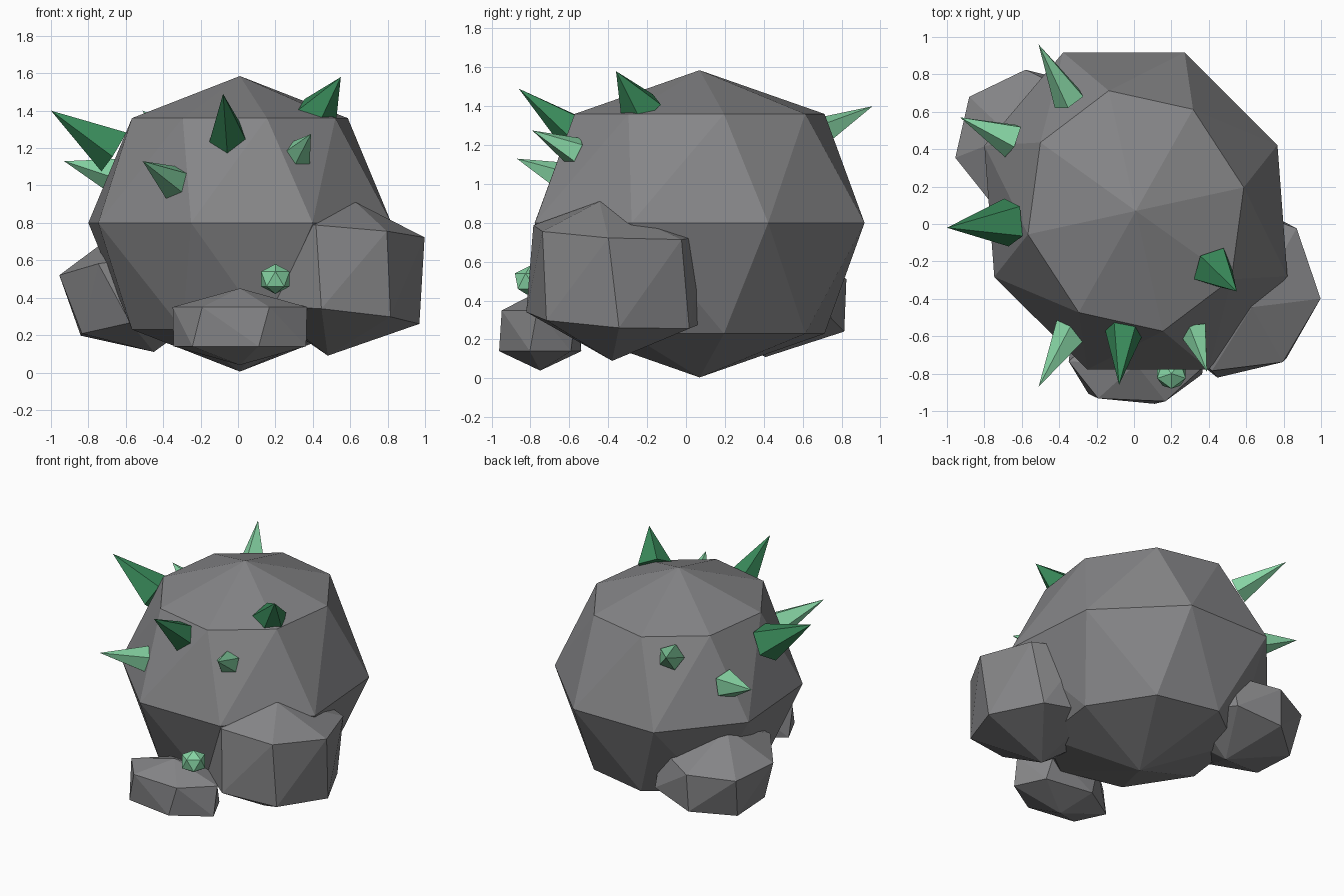
import bpy
import bmesh
from math import cos, sin, radians, pi
from mathutils import Vector

cube = bpy.data.objects.get("Cube")
if cube:
    bpy.data.objects.remove(cube, do_unlink=True)


def material(name, colour):
    mat = bpy.data.materials.new(name)
    mat.use_nodes = True
    mat.diffuse_color = (*colour, 1)
    mat.node_tree.nodes["Principled BSDF"].inputs["Base Color"].default_value = (*colour, 1)
    return mat


STONE = material("grey stone", (0.235, 0.235, 0.243))
DARK = material("dark green crystal", (0.04, 0.25, 0.10))
LIGHT = material("light green crystal", (0.24, 0.66, 0.37))


def finish(name, bm, mat):
    bmesh.ops.recalc_face_normals(bm, faces=bm.faces)
    mesh = bpy.data.meshes.new(name)
    bm.to_mesh(mesh)
    bm.free()
    mesh.materials.append(mat)
    obj = bpy.data.objects.new(name, mesh)
    bpy.context.collection.objects.link(obj)
    return obj


def ring(centre, rx, ry, start, sides, slope=(0, 0), turn=0):
    """Points of a tilted, turned ellipse."""
    points = []
    c, s = cos(radians(turn)), sin(radians(turn))
    for i in range(sides):
        a = radians(start) + 2 * pi * i / sides
        u, v = rx * cos(a), ry * sin(a)
        x, y = u * c - v * s, u * s + v * c
        points.append(Vector(centre) + Vector((x, y, slope[0] * x + slope[1] * y)))
    return points


def rock(name, top, bottom, rings, mat):
    """Faceted stone: triangulated hull around two poles and stacked rings."""
    bm = bmesh.new()
    for p in [top, bottom] + sum(rings, []):
        bm.verts.new(p)
    bmesh.ops.convex_hull(bm, input=bm.verts)
    return finish(name, bm, mat)


# Main boulder: three rings, the middle one turned against the others
k = cos(pi / 4)
BODY = (0.01, 0.07)
body_rings = []
for z, size, turn, start in ((1.36, k, 14.5, -2), (0.8, 1, 23.3, 1.5), (0.23, k, 14.5, -2)):
    body_rings.append(ring((*BODY, z), 0.835 * size, 0.932 * size, start, 8, turn=turn))
rock("main_boulder", (*BODY, 1.585), (*BODY, 0.005), body_rings, STONE)

# Small stone in front
rock("front_stone", (0.01, -0.75, 0.45), (0.01, -0.75, 0.04),
     [ring((0.01, -0.75, 0.35), 0.36, 0.22, -4, 6),
      ring((0.01, -0.75, 0.14), 0.365, 0.22, -14, 6)], STONE)

# Large stone on the left side
rock("left_stone", (0.63, -0.445, 0.91), (0.48, -0.38, 0.09),
     [ring((0.56, -0.35, 0.755), 0.44, 0.46, -109, 7, (-0.08, -0.05)),
      ring((0.53, -0.36, 0.305), 0.44, 0.47, -101, 7, (-0.1, -0.06))], STONE)

# Stone at the right rear
rock("right_rear_stone", (-0.66, 0.47, 0.74), (-0.45, 0.41, 0.11),
     [ring((-0.58, 0.44, 0.56), 0.385, 0.385, 90, 7, (0.135, -0.128)),
      ring((-0.5, 0.45, 0.27), 0.375, 0.375, 104, 7, (0.2, -0.03))], STONE)

# Crystal bead resting above the front stone
rock("crystal_bead", (0.2, -0.8, 0.58), (0.2, -0.8, 0.42),
     [ring((0.2, -0.8, 0.54), 0.08, 0.08, -90, 5),
      ring((0.2, -0.8, 0.46), 0.08, 0.08, -54, 5)], LIGHT)


def spike(name, base, tip, radius, mat, roll):
    """Five-sided crystal from base to tip."""
    base, tip = Vector(base), Vector(tip)
    turn = (tip - base).to_track_quat("Z", "Y")
    bm = bmesh.new()
    foot = [bm.verts.new(base + turn @ p) for p in ring((0, 0, 0), radius, radius, roll, 5)]
    point = bm.verts.new(tip)
    bm.faces.new(foot)
    for i in range(5):
        bm.faces.new((foot[i], foot[(i + 1) % 5], point))
    return finish(name, bm, mat)


# Crystal spikes
spike("crystal_front", (-0.05, -0.55, 1.25), (-0.08, -0.86, 1.49), 0.11, DARK, 54)
spike("crystal_right", (-0.66, 0.01, 1.19), (-1.0, -0.02, 1.4), 0.135, DARK, -90)
spike("crystal_top_left", (0.42, -0.23, 1.38), (0.55, -0.36, 1.58), 0.12, DARK, 20)
spike("crystal_right_rear", (-0.65, 0.45, 1.05), (-0.93, 0.57, 1.13), 0.1, LIGHT, 0)
spike("crystal_rear", (-0.345, 0.665, 1.25), (-0.51, 0.96, 1.4), 0.09, LIGHT, 0)
spike("crystal_front_right", (-0.33, -0.57, 1.01), (-0.51, -0.87, 1.13), 0.1, LIGHT, 30)
spike("crystal_front_left", (0.32, -0.57, 1.165), (0.39, -0.79, 1.275), 0.08, LIGHT, 30)
